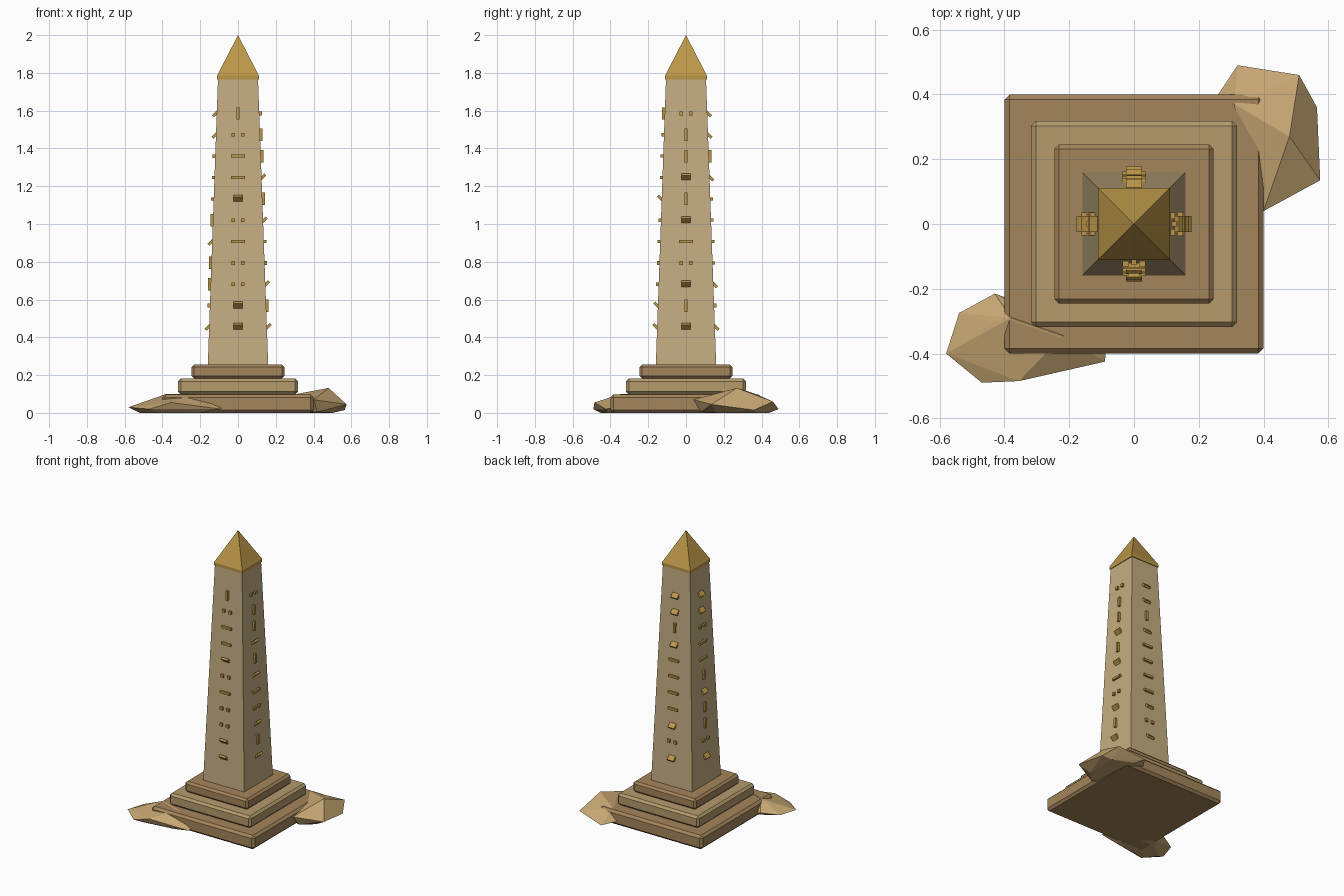
import bpy, bmesh, math
from mathutils import Matrix, Vector

if "Cube" in bpy.data.objects:
    bpy.data.objects.remove(bpy.data.objects["Cube"])


def material(name, rgb):
    m = bpy.data.materials.new(name)
    m.diffuse_color = (*rgb, 1)
    m.use_nodes = True
    m.node_tree.nodes["Principled BSDF"].inputs["Base Color"].default_value = m.diffuse_color
    return m


STONE = material("sandstone", (0.56, 0.42, 0.22))
DARK = material("dark_sandstone", (0.37, 0.235, 0.105))
MID = material("mid_sandstone", (0.46, 0.325, 0.15))
GOLD = material("gold", (0.50, 0.31, 0.065))
SAND = material("sand", (0.56, 0.38, 0.17))


def finish(name, bm, mat):
    bmesh.ops.recalc_face_normals(bm, faces=bm.faces[:])
    me = bpy.data.meshes.new(name)
    bm.to_mesh(me)
    bm.free()
    ob = bpy.data.objects.new(name, me)
    bpy.context.collection.objects.link(ob)
    me.materials.append(mat)
    return ob


def square_stack(name, levels, mat, bevel=0):
    """Loft square sections given as (half width, z); half width 0 is an apex."""
    bm = bmesh.new()
    rings = []
    for h, z in levels:
        corners = [(0, 0)] if h == 0 else [(-h, -h), (h, -h), (h, h), (-h, h)]
        rings.append([bm.verts.new((x, y, z)) for x, y in corners])
    for a, b in zip(rings, rings[1:]):
        for i in range(4):
            j = (i + 1) % 4
            bm.faces.new([a[i], a[j], b[0]] if len(b) == 1 else [a[i], a[j], b[j], b[i]])
    for r in (rings[0], rings[-1]):
        if len(r) == 4:
            bm.faces.new(r)
    ob = finish(name, bm, mat)
    if bevel:
        mod = ob.modifiers.new("chamfer", "BEVEL")
        mod.width = bevel
        mod.segments = 1
    return ob


# stepped plinth
square_stack("lower_step", [(0.40, 0), (0.40, 0.098)], DARK, 0.016)
square_stack("middle_step", [(0.318, 0.098), (0.318, 0.182)], MID, 0.015)
square_stack("upper_step", [(0.246, 0.182), (0.246, 0.257)], DARK, 0.014)

# tapered shaft and gilded cap
BOT, TOP = (0.16, 0.25), (0.106, 1.768)
square_stack("shaft", [BOT, TOP], STONE)
square_stack("cap_band", [(0.111, 1.765), (0.111, 1.785)], GOLD)
square_stack("cap", [(0.111, 1.785), (0, 2.0)], GOLD)

# raised marks, listed top to bottom: V upright, H level, D pair, T tilted plate
MARKS = {
    "front": "VDHHTDHDDTT",
    "right": "DVVTVTHDTVT",
    "back": "TTVTHHHHTDT",
    "left": "TTDHHVTVVDT",
}
SIZES = {
    "V": (0.016, 0.02, 0.066),
    "H": (0.074, 0.02, 0.016),
    "D": (0.02, 0.02, 0.02),
    "T": (0.05, 0.044, 0.015),
}
for k, (side, row) in enumerate(MARKS.items()):
    bm = bmesh.new()
    turn = Matrix.Rotation(k * math.pi / 2, 4, 'Z')
    tilt = math.radians(-45 if k < 2 else 45)
    for i, kind in enumerate(row):
        z = 1.585 - 0.113 * i
        t = (z - BOT[1]) / (TOP[1] - BOT[1])
        half = BOT[0] + t * (TOP[0] - BOT[0])
        for x in ((-0.025, 0.025) if kind == "D" else (0,)):
            m = turn @ Matrix.Translation((x, -half - 0.004, z))
            if kind == "T":
                m = m @ Matrix.Rotation(tilt, 4, 'X')
            m = m @ Matrix.Diagonal((*SIZES[kind], 1))
            bmesh.ops.create_cube(bm, size=1, matrix=m)
    finish(side + "_marks", bm, GOLD)


# faceted sand drifts against two plinth corners
def drift(name, points):
    bm = bmesh.new()
    for p in points:
        bm.verts.new(p)
    r = bmesh.ops.convex_hull(bm, input=bm.verts[:])
    junk = {g for g in r["geom_interior"] + r["geom_unused"]
            if isinstance(g, bmesh.types.BMVert)}
    bmesh.ops.delete(bm, geom=list(junk), context='VERTS')
    finish(name, bm, SAND)


drift("rear_drift", [
    (0.32, 0.49, 0.02), (0.51, 0.46, 0.06), (0.565, 0.36, 0.015),
    (0.575, 0.135, 0.045), (0.40, 0.04, 0.07), (0.48, 0.27, 0.132),
    (0.26, 0.40, 0.03), (0.31, 0.37, 0.10), (0.32, 0.12, 0.01),
    (0.50, 0.38, 0.0), (0.50, 0.16, 0.0), (0.42, 0.08, 0.005), (0.36, 0.44, 0.0)])
drift("front_drift", [
    (-0.58, -0.40, 0.03), (-0.54, -0.275, 0.03), (-0.43, -0.215, 0.04),
    (-0.47, -0.49, 0.02), (-0.355, -0.485, 0.055), (-0.09, -0.425, 0.02),
    (-0.085, -0.38, 0.03), (-0.44, -0.305, 0.078), (-0.38, -0.29, 0.10),
    (-0.22, -0.345, 0.10), (-0.52, -0.38, 0.0), (-0.42, -0.45, 0.0),
    (-0.2, -0.42, 0.0), (-0.36, -0.24, 0.0)])
